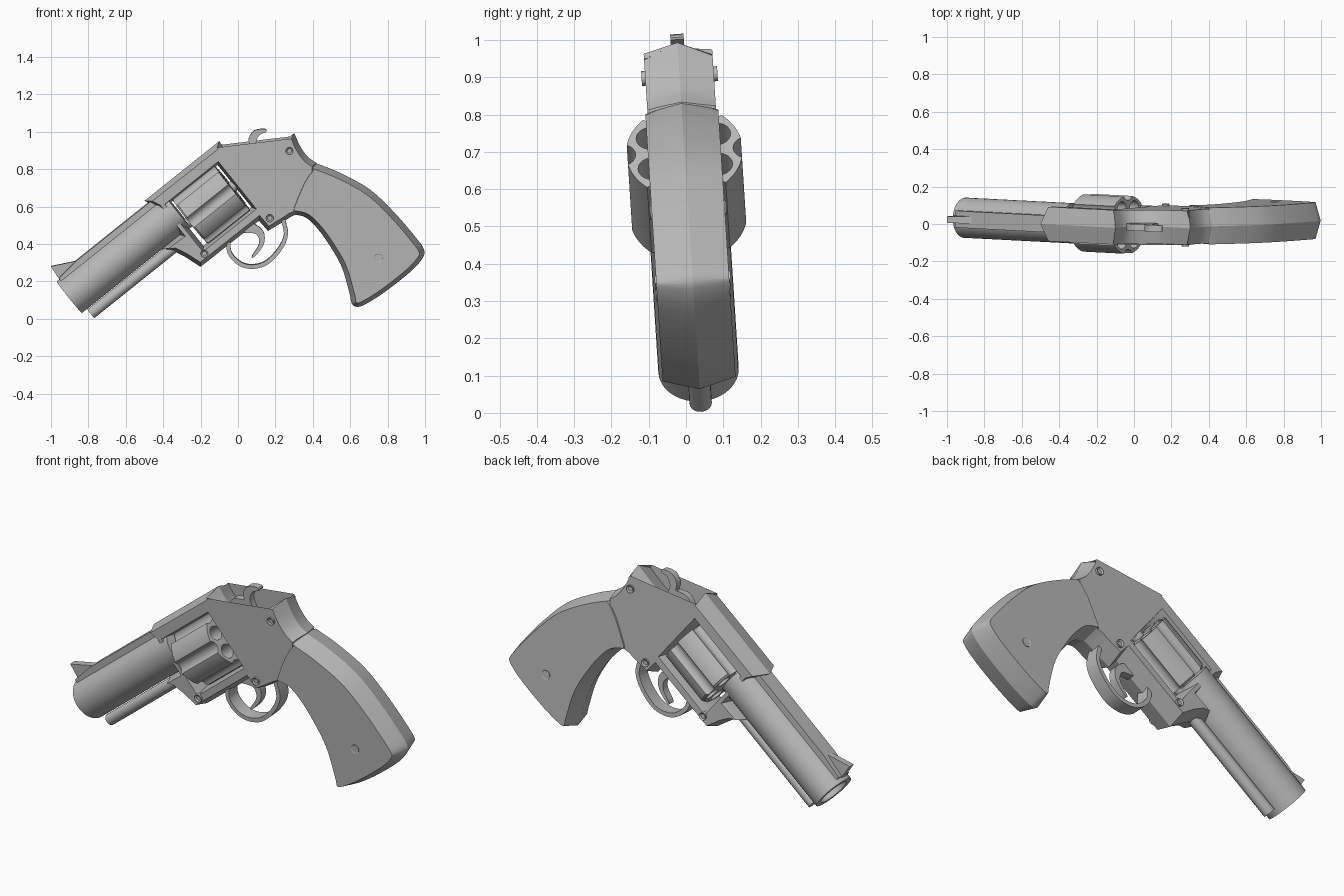
import bpy, bmesh, math
from mathutils import Matrix, Vector

cube = bpy.data.objects.get("Cube")
if cube:
    bpy.data.objects.remove(cube, do_unlink=True)

# One plain grey for the whole model
grey = bpy.data.materials.new("plain grey")
grey.use_nodes = True
grey.diffuse_color = (0.48, 0.48, 0.48, 1)
grey.node_tree.nodes["Principled BSDF"].inputs["Base Color"].default_value = grey.diffuse_color

# The whole piece leans a little to one side
LEAN = Matrix.Translation((0, 0.041, 0)) @ Matrix.Rotation(math.radians(3.7), 4, "X")


def along(u, v):
    """Point in the side plane: u along the barrel axis, v square to it."""
    return (0.78 * u - 0.625 * v, 0.625 * u + 0.78 * v)


def finish(name, bm):
    bmesh.ops.recalc_face_normals(bm, faces=bm.faces)
    bm.transform(LEAN)
    mesh = bpy.data.meshes.new(name)
    bm.to_mesh(mesh)
    bm.free()
    mesh.materials.append(grey)
    obj = bpy.data.objects.new(name, mesh)
    bpy.context.collection.objects.link(obj)
    return obj


def smooth(obj):
    bpy.ops.object.select_all(action="DESELECT")
    bpy.context.view_layer.objects.active = obj
    obj.select_set(True)
    bpy.ops.object.shade_smooth_by_angle(angle=math.radians(28))


def spline(points, steps=4):
    """Rounded path through the points."""
    pts = [Vector(p) for p in points]
    pts = [pts[0]] + pts + [pts[-1]]
    path = []
    for a, b, c, d in zip(pts, pts[1:], pts[2:], pts[3:]):
        for i in range(steps):
            t = i / steps
            path.append(b + ((c - a) * t + (2 * a - 5 * b + 4 * c - d) * t * t
                             + (3 * b - a - 3 * c + d) * t ** 3) / 2)
    return path + [pts[-1]]


def offset(points, amount):
    """Move a closed outline inward with limited mitres."""
    pts = [Vector(p) for p in points]
    area = sum(a.x * b.y - b.x * a.y for a, b in zip(pts, pts[1:] + pts[:1]))
    side = math.copysign(1, area)
    moved = []
    for i, p in enumerate(pts):
        d1 = (p - pts[i - 1]).normalized()
        d2 = (pts[(i + 1) % len(pts)] - p).normalized()
        n1, n2 = (Vector((-d.y, d.x)) * side for d in (d1, d2))
        n = (n1 + n2).normalized()
        moved.append(p + n * amount / max(n.dot(n1), 0.6))
    return moved


def slab(name, outline, half, inset=0.0):
    """Plate with a ridge around its middle and inset side faces."""
    bm = bmesh.new()
    inner = offset(outline, inset)
    layers = ((inner, -half), (outline, 0), (inner, half))
    rings = [[bm.verts.new((p[0], y, p[1])) for p in pts] for pts, y in layers]
    n = len(outline)
    for low, high in zip(rings, rings[1:]):
        for i in range(n):
            j = (i + 1) % n
            bm.faces.new((low[i], low[j], high[j], high[i]))
    bm.faces.new(rings[0])
    bm.faces.new(rings[-1])
    return finish(name, bm)


def lathe(bm, profile, v, y=0.0, segments=36):
    """Turn a (u, radius) profile about an axis parallel to the barrel."""
    rings = []
    for u, r in profile:
        ring = []
        for i in range(segments):
            a = math.tau * i / segments
            x, z = along(u, v + r * math.sin(a))
            ring.append(bm.verts.new((x, y + r * math.cos(a), z)))
        rings.append(ring)
    for low, high in zip(rings, rings[1:]):
        for i in range(segments):
            j = (i + 1) % segments
            bm.faces.new((low[i], low[j], high[j], high[i]))
    bm.faces.new(rings[0])
    bm.faces.new(rings[-1])


def turned(name, profile, v, segments=36):
    bm = bmesh.new()
    lathe(bm, profile, v, segments=segments)
    return finish(name, bm)


def cut(obj, cutter):
    cutter.hide_render = True
    mod = obj.modifiers.new("cut", "BOOLEAN")
    mod.object = cutter
    mod.solver = "EXACT"
    bpy.context.view_layer.objects.active = obj
    bpy.ops.object.modifier_apply(modifier=mod.name)
    bpy.data.objects.remove(cutter, do_unlink=True)


def screw(name, x, z, radius, length):
    """Pin through the body with a recessed head on each side."""
    bm = bmesh.new()
    bmesh.ops.create_cone(bm, cap_ends=True, segments=16, radius1=radius,
                          radius2=radius, depth=length)
    caps = [f for f in bm.faces if len(f.verts) > 4]
    bmesh.ops.inset_individual(bm, faces=caps, thickness=radius * 0.4, depth=-0.006)
    bm.transform(Matrix.Translation((x, 0, z)) @ Matrix.Rotation(math.pi / 2, 4, "X"))
    return finish(name, bm)


# Frame with a bevelled window for the cylinder
back = spline([(-.1, .952), (-.045, .872), (.02, .842), (.1, .85), (.18, .895), (.3, .995)])
neck = spline([(.3, .995), (.335, .92), (.374, .867), (.42, .835)])[1:]
frame = slab("frame", [(-.5, .632)] + back + neck + [
    (.42, .78), (.36, .62), (.33, .565), (.285, .548), (.246, .522), (.16, .47),
    (.112, .525), (-.2, .278), (-.285, .333), (-.34, .36), (-.41, .372),
    (-.316, .451), (-.432, .595)], 0.092, 0.025)
window = [along(u, v) for u, v in ((.1, .42), (.43, .42), (.43, .71), (.1, .71))]
cut(frame, slab("window_cutter", window, 0.11, -0.022))

# Grip
heel = spline([(.4, .836), (.43, .828), (.545, .782), (.706, .692), (.84, .565), (.947, .44),
               (.995, .37), (.985, .322), (.92, .25), (.786, .144), (.68, .077),
               (.636, .064), (.608, .082), (.595, .14), (.55, .288), (.465, .43),
               (.4, .51), (.35, .548), (.28, .56)])
seam = [(.272, .6), (.3, .67), (.33, .74), (.36, .79)]
grip = slab("grip", heel + seam, 0.098, 0.027)

# Barrel with open bore, top rib, front sight and ejector rod
barrel = turned("barrel", [(-.3, .079), (-.632, .079), (-.632, .108), (.11, .108)], 0.654)
rib = slab("barrel_rib", [along(u, v) for u, v in (
    (-.61, .72), (-.61, .77), (-.485, .785), (.05, .785), (.05, .72))], 0.045)
sight = slab("front_sight", [along(u, v) for u, v in (
    (-.615, .75), (-.605, .846), (-.485, .785), (-.485, .75))], 0.018)
rod = turned("ejector_rod", [(-.598, .03), (.03, .03)], 0.513, 20)

# Cylinder with six chambers and six flutes
drum = turned("cylinder", [(.125, .148), (.135, .157), (.415, .157)], 0.569, 48)
bm = bmesh.new()
for k in range(6):
    for reach, radius, turn in ((.104, .037, 30), (.167, .036, 0)):
        a = math.radians(60 * k + turn)
        lathe(bm, [(.05, radius), (.5, radius)], 0.569 + reach * math.sin(a),
              reach * math.cos(a), 20)
cut(drum, finish("chamber_cutter", bm))
axle = turned("cylinder_axle", [(.07, .03), (.45, .03)], 0.569, 20)

# Hammer and trigger
hammer = slab("hammer", spline([
    (0, .8), (-.04, .845), (-.03, .885), (0, .918), (.04, .926), (.062, .93), (.057, .965),
    (.085, 1.008), (.14, 1.018), (.152, 1.003), (.115, .985), (.097, .945),
    (.11, .9), (.13, .85), (.1, .8)], 3), 0.018)
trigger = slab("trigger", spline([
    (.06, .52), (.115, .492), (.142, .45), (.134, .39), (.085, .33), (.074, .337),
    (.108, .39), (.112, .43), (.09, .458), (.03, .46)], 3), 0.02)

# Trigger guard, a ribbon around a rounded path
path = spline([(-.05, .42), (-.045, .355), (.005, .3), (.07, .28), (.15, .3), (.22, .37),
               (.256, .45), (.24, .535)])
edges = ([], [])
for i, p in enumerate(path):
    way = (path[min(i + 1, len(path) - 1)] - path[max(i - 1, 0)]).normalized()
    normal = Vector((-way.y, way.x)) * 0.011
    edges[0].append(p + normal)
    edges[1].append(p - normal)
guard = slab("trigger_guard", edges[0] + edges[1][::-1], 0.036)

# Screws
screws = [screw("rear_screw", .275, .905, .02, .204),
          screw("middle_screw", .17, .545, .02, .204),
          screw("front_screw", -.18, .355, .02, .204),
          screw("grip_screw", .75, .33, .024, .2)]

for part in [frame, grip, barrel, rib, sight, rod, drum, axle, hammer, trigger, guard] + screws:
    smooth(part)
